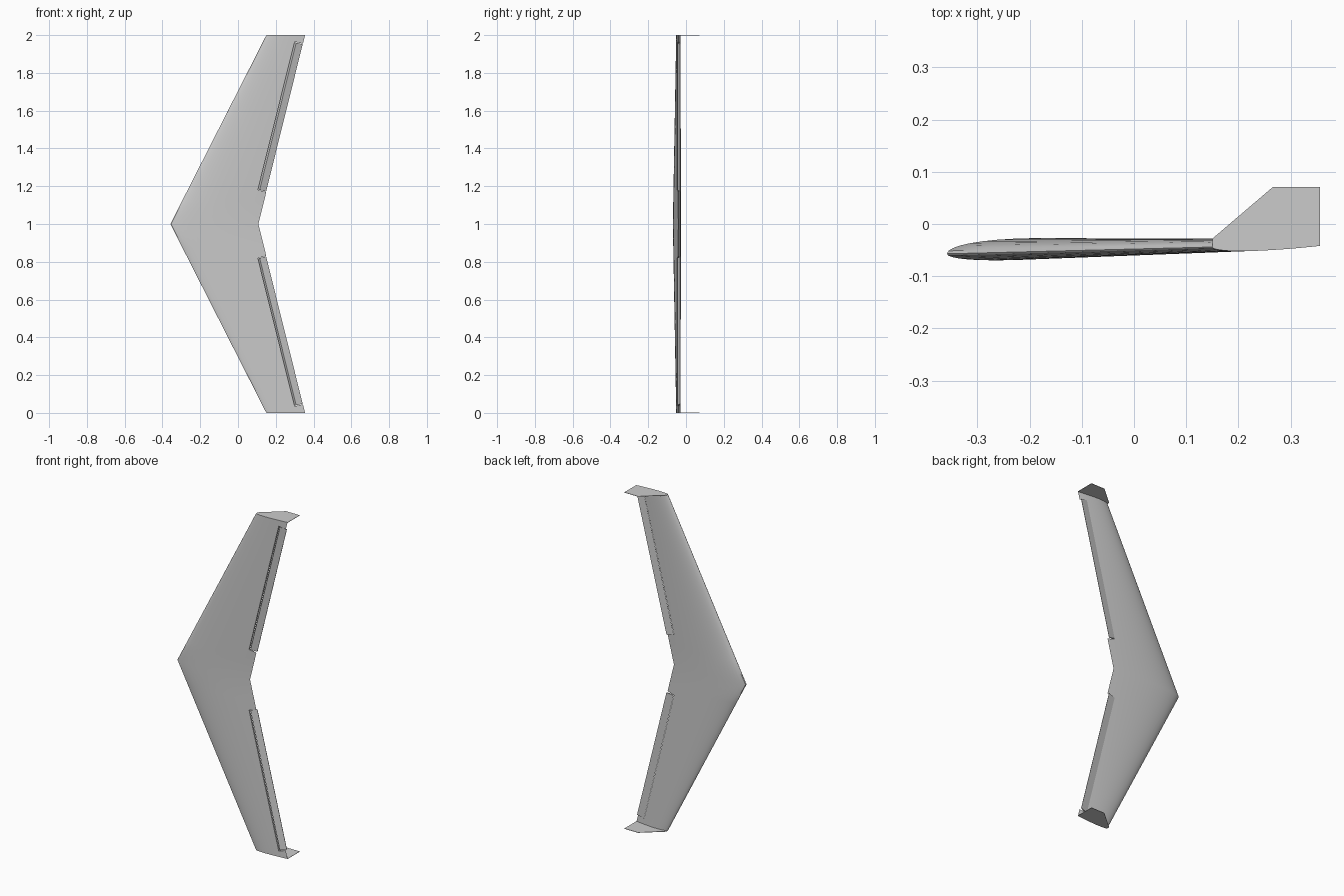
import bpy, bmesh, math
from mathutils import Vector

if "Cube" in bpy.data.objects:
    bpy.data.objects.remove(bpy.data.objects["Cube"], do_unlink=True)

GREY = (0.6, 0.6, 0.6, 1)
grey = bpy.data.materials.new("light_grey")
grey.use_nodes = True
grey.diffuse_color = GREY
grey.node_tree.nodes["Principled BSDF"].inputs["Base Color"].default_value = GREY


def loft(name, rings):
    """Skin a closed solid through rings of equal point count."""
    bm = bmesh.new()
    rows = [[bm.verts.new(p) for p in ring] for ring in rings]
    n = len(rows[0])
    for a, b in zip(rows, rows[1:]):
        for i in range(n):
            j = (i + 1) % n
            bm.faces.new((a[i], a[j], b[j], b[i]))
    bm.faces.new(rows[0])
    bm.faces.new(rows[-1])
    bmesh.ops.recalc_face_normals(bm, faces=bm.faces)
    mesh = bpy.data.meshes.new(name)
    bm.to_mesh(mesh)
    bm.free()
    mesh.materials.append(grey)
    obj = bpy.data.objects.new(name, mesh)
    bpy.context.collection.objects.link(obj)
    return obj


def activate(obj):
    bpy.ops.object.select_all(action='DESELECT')
    obj.select_set(True)
    bpy.context.view_layer.objects.active = obj


def lerp(a, b, t):
    return a + (b - a) * t


def half_thickness(f):
    return (2.969 * math.sqrt(f) - 1.26 * f - 3.516 * f**2
            + 2.843 * f**3 - 1.036 * f**4)


def wing_section(z):
    """Cambered airfoil, tapering from the centre to either tip."""
    t = abs(z - 1)
    nose = Vector((lerp(-0.358, 0.15, t), lerp(-0.057, -0.044, t), z))
    tail = Vector((lerp(0.108, 0.355, t), lerp(-0.041, -0.042, t), z))
    up, down = lerp(0.0245, 0.015, t), lerp(0.0165, 0.0085, t)
    steps = 20
    fs = [(1 - math.cos(math.pi * i / steps)) / 2 for i in range(steps + 1)]
    ring = []
    for f in reversed(fs):
        ring.append(nose.lerp(tail, f) + Vector((0, up * half_thickness(f), 0)))
    for f in fs[1:-1]:
        ring.append(nose.lerp(tail, f) - Vector((0, down * half_thickness(f), 0)))
    return ring


# Hinge line of the control surfaces, seen flat: along = spanwise, aft = chordwise
hinge_in, hinge_out = Vector((0.105, 1.18)), Vector((0.300, 1.965))
span = (hinge_out - hinge_in).length
along = (hinge_out - hinge_in).normalized()
aft = Vector((along.y, -along.x))


def hinge_prism(name, section, side, start, end):
    """Extrude a (aft distance, y) section along the hinge line."""
    rings = []
    for t in (start, end):
        ring = []
        for s, y in section:
            p = hinge_in + along * t + aft * s
            ring.append((p.x, y, 1 + side * (p.y - 1)))
        rings.append(ring)
    return loft(name, rings)


# Swept wing with a notch for each control surface
wing = loft("swept_wing", [wing_section(i / 8) for i in range(17)])
notch = [(0, -0.2), (0, 0.2), (0.1, 0.2), (0.1, -0.2)]
for side in (1, -1):
    cutter = hinge_prism("notch_cutter", notch, side, 0, span)
    cutter.hide_render = True
    activate(wing)
    mod = wing.modifiers.new("notch", 'BOOLEAN')
    mod.operation, mod.solver, mod.object = 'DIFFERENCE', 'EXACT', cutter
    bpy.ops.object.modifier_apply(modifier=mod.name)
    bpy.data.objects.remove(cutter, do_unlink=True)
activate(wing)
bpy.ops.object.shade_smooth_by_angle(angle=math.radians(30))

# Wedge control surfaces, hinged on the +y skin and slightly raised
wedge = [(0.0, -0.0345), (0.009, -0.046), (0.0445, -0.031), (0.0445, -0.029)]
# Flat end plates
plate = [(0.15, -0.028), (0.266, 0.071), (0.356, 0.071), (0.356, -0.042),
         (0.26, -0.047), (0.2, -0.051), (0.16, -0.049), (0.15, -0.045)]
for side, label in ((1, "upper"), (-1, "lower")):
    hinge_prism(label + "_elevon", wedge, side, 0.003, span - 0.003)
    loft(label + "_winglet",
         [[(x, y, 1 + side * h) for x, y in plate] for h in (0.998, 1.0)])
